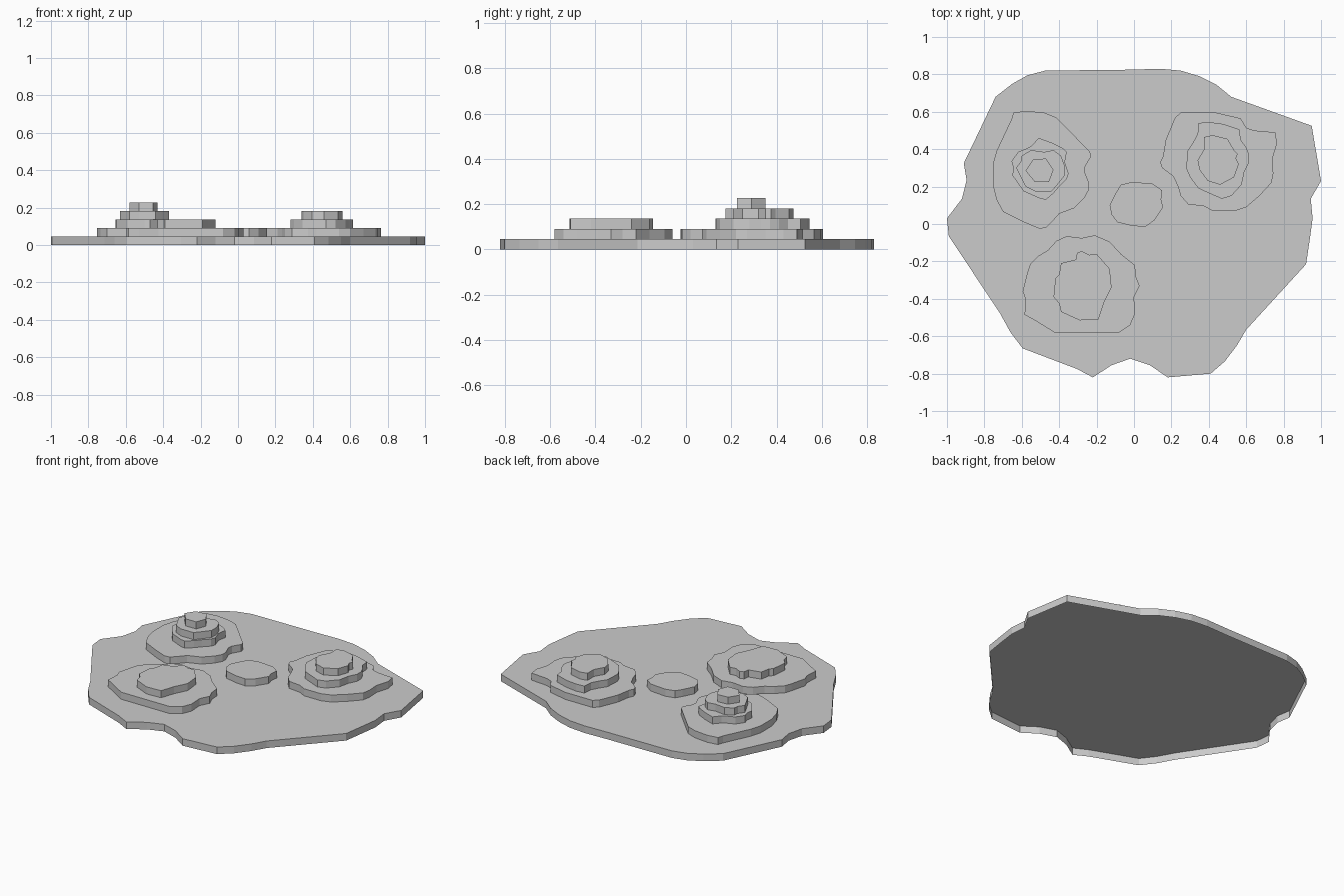
import bpy, bmesh

STEP = 0.0454  # thickness of every contour layer


def layer(name, level, outline):
    """Open-bottomed slab: flat top plus straight walls, outline as x, y pairs."""
    pts = list(zip(outline[0::2], outline[1::2]))
    area = sum(a[0] * b[1] - b[0] * a[1] for a, b in zip(pts, pts[1:] + pts[:1]))
    if area < 0:
        pts.reverse()
    bm = bmesh.new()
    low = [bm.verts.new((x, y, level * STEP)) for x, y in pts]
    top = [bm.verts.new((x, y, (level + 1) * STEP)) for x, y in pts]
    bm.faces.new(top)
    for i in range(len(pts)):
        j = (i + 1) % len(pts)
        bm.faces.new((low[i], low[j], top[j], top[i]))
    mesh = bpy.data.meshes.new(name)
    bm.to_mesh(mesh)
    bm.free()
    obj = bpy.data.objects.new(name, mesh)
    bpy.context.collection.objects.link(obj)


# Ground plate
layer("ground_plate", 0, [
    1, .23, .95, .525, .52, .68, .44, .745, .35, .79, .25, .82, .14, .83, -.02, .825,
    -.475, .82, -.57, .795, -.65, .75, -.74, .68, -.91, .325, -.895, .235, -.92, .135,
    -1, .03, -.99, -.065, -.715, -.48, -.66, -.58, -.595, -.665, -.305, -.775,
    -.22, -.82, -.12, -.755, -.02, -.72, .085, -.755, .18, -.82, .41, -.8,
    .485, -.735, .55, -.65, .6, -.565, .92, -.215, .94, -.08, .955, .03, .945, .135])

# Back left hill, four steps
layer("left_hill_step_1", 1, [
    -.655, .56, -.645, .595, -.575, .605, -.48, .595, -.415, .57, -.385, .54,
    -.235, .385, -.23, .36, -.26, .31, -.265, .28, -.24, .22, -.24, .185, -.265, .14,
    -.32, .085, -.4, .055, -.44, .01, -.47, -.02, -.505, -.025, -.59, .01,
    -.7, .065, -.735, .13, -.755, .21, -.755, .32, -.735, .39])
layer("left_hill_step_2", 2, [
    -.51, .46, -.44, .435, -.38, .405, -.36, .385, -.37, .33, -.35, .27, -.36, .24,
    -.4, .2, -.43, .165, -.47, .13, -.5, .135, -.59, .175, -.615, .21, -.65, .26,
    -.645, .3, -.655, .335, -.62, .385, -.57, .405, -.545, .42])
layer("left_hill_step_3", 3, [
    -.48, .385, -.43, .395, -.39, .365, -.37, .31, -.37, .26, -.41, .21, -.44, .175,
    -.53, .175, -.58, .2, -.605, .25, -.63, .3, -.605, .335, -.6, .365, -.55, .395])
layer("left_hill_peak", 4, [
    -.54, .345, -.47, .35, -.43, .29, -.455, .225, -.53, .225, -.58, .285])

# Back right hill, three steps
layer("right_hill_step_1", 1, [
    .22, .57, .25, .595, .44, .595, .57, .565, .6, .515, .64, .5, .755, .49, .765, .43,
    .74, .35, .745, .27, .735, .22, .67, .15, .6, .09, .54, .07, .42, .07, .375, .095,
    .29, .105, .25, .15, .235, .2, .21, .255, .15, .3, .14, .33, .155, .36, .17, .45])
layer("right_hill_step_2", 2, [
    .345, .54, .4, .545, .475, .535, .565, .505, .57, .45, .6, .41, .615, .37, .615, .33,
    .59, .28, .575, .21, .52, .15, .47, .135, .4, .165, .345, .19, .3, .25, .28, .295,
    .285, .39, .315, .435, .34, .48])
layer("right_hill_peak", 3, [
    .375, .465, .42, .475, .5, .455, .535, .395, .555, .375, .545, .35, .56, .32,
    .535, .25, .46, .21, .395, .23, .35, .29, .34, .34, .375, .4])

# Front hill, two steps
layer("front_hill_step_1", 1, [
    -.36, -.065, -.28, -.075, -.21, -.06, -.13, -.095, -.07, -.16, .005, -.22, .01, -.28,
    .03, -.33, 0, -.39, .005, -.48, -.02, -.54, -.08, -.58, -.425, -.58, -.53, -.515,
    -.585, -.485, -.58, -.4, -.595, -.36, -.57, -.26, -.555, -.215, -.51, -.17,
    -.46, -.14, -.415, -.09])
layer("front_hill_peak", 2, [
    -.28, -.145, -.24, -.165, -.2, -.16, -.13, -.24, -.12, -.34, -.16, -.42, -.19, -.51,
    -.29, -.515, -.39, -.47, -.4, -.425, -.43, -.39, -.42, -.29, -.4, -.27, -.39, -.21,
    -.31, -.19, -.305, -.155])

# Central knoll, one step
layer("central_knoll", 1, [
    -.07, .21, -.01, .225, .1, .215, .15, .18, .145, .13, .155, .09, .11, .02, .06, -.015,
    -.01, -.01, -.09, .01, -.12, .05, -.13, .1, -.095, .17])
